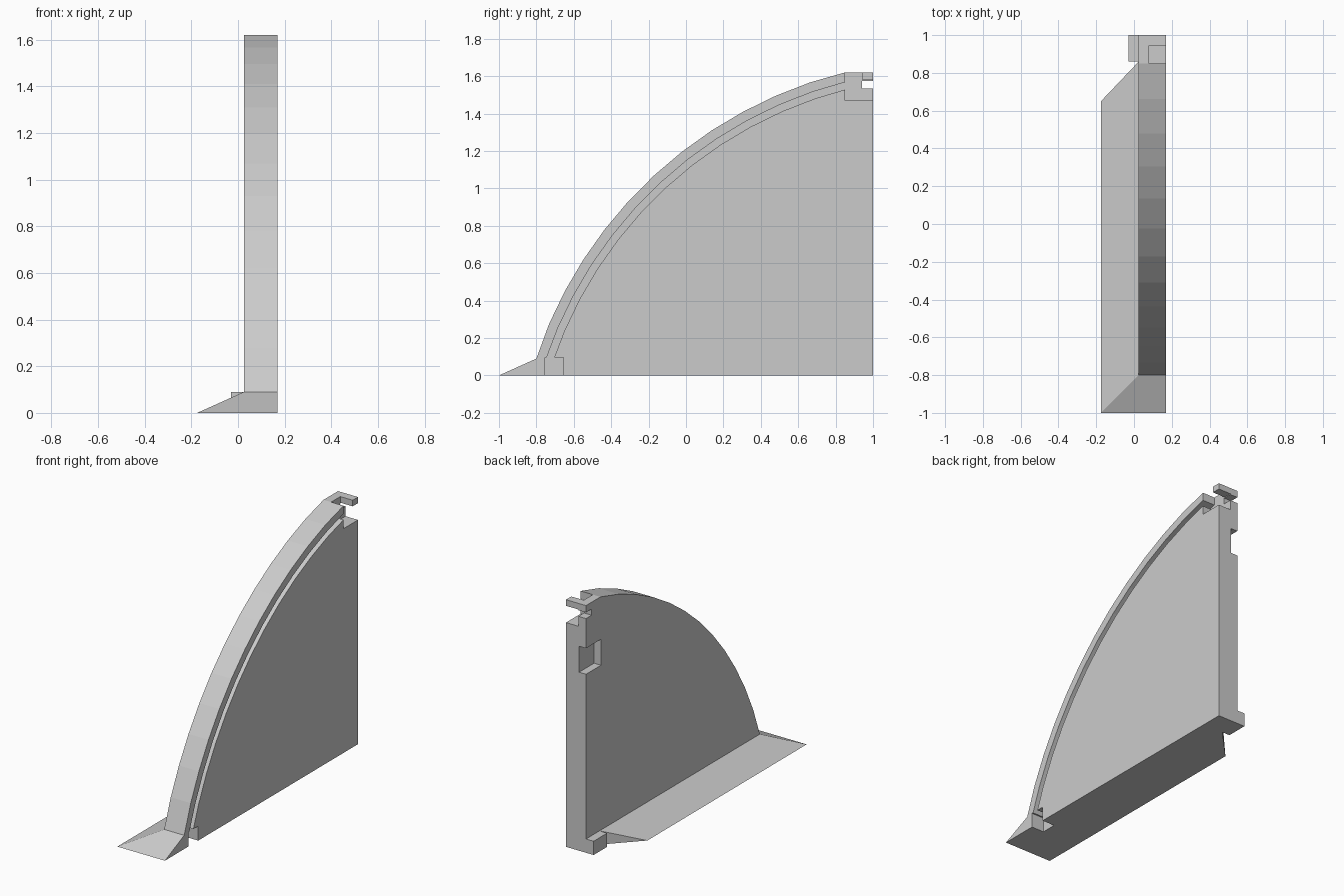
import bpy
import bmesh
from math import cos, sin, radians

cube = bpy.data.objects.get("Cube")
if cube:
    bpy.data.objects.remove(cube, do_unlink=True)

grey = bpy.data.materials.new("plain grey")
grey.use_nodes = True
COLOUR = (0.6, 0.6, 0.6, 1)
grey.diffuse_color = COLOUR
grey.node_tree.nodes["Principled BSDF"].inputs["Base Color"].default_value = COLOUR

INNER, STEP, OUTER = 0.025, 0.08, 0.17   # plate back, recess floor, plate face
BASE = 0.09                              # height of the foot flare


def finish(name, bm):
    bmesh.ops.recalc_face_normals(bm, faces=bm.faces)
    mesh = bpy.data.meshes.new(name)
    bm.to_mesh(mesh)
    bm.free()
    mesh.materials.append(grey)
    ob = bpy.data.objects.new(name, mesh)
    bpy.context.collection.objects.link(ob)
    return ob


def prism(name, profile, x0, x1):
    """Extrude a (y, z) profile from x0 to x1."""
    bm = bmesh.new()
    face = bm.faces.new([bm.verts.new((x0, y, z)) for y, z in profile])
    ext = bmesh.ops.extrude_face_region(bm, geom=[face])["geom"]
    verts = [v for v in ext if isinstance(v, bmesh.types.BMVert)]
    bmesh.ops.translate(bm, verts=verts, vec=(x1 - x0, 0, 0))
    return finish(name, bm)


def rect(y0, y1, z0, z1):
    return [(y0, z0), (y1, z0), (y1, z1), (y0, z1)]


def arc(r, n=12, start=161.5, end=104.1):
    """Points along the curved edge, from the foot to the top."""
    angles = [radians(start + (end - start) * i / n) for i in range(n + 1)]
    return [(1.42 + r * cos(a), -0.651 + r * sin(a)) for a in angles]


def cut(target, cutter):
    cutter.hide_render = True
    mod = target.modifiers.new("cut", "BOOLEAN")
    mod.operation, mod.solver, mod.object = "DIFFERENCE", "EXACT", cutter
    bpy.context.view_layer.objects.active = target
    bpy.ops.object.modifier_apply(modifier=mod.name)
    bpy.data.objects.remove(cutter, do_unlink=True)


# Quarter-arch plate
R = 2.343
curve = arc(R)
curve[0], curve[-1] = (-0.8, BASE), (0.85, 1.62)
plate = prism("arched_plate", [(-0.8, 0)] + curve + [(1, 1.62), (1, 0)], INNER, OUTER)

# Groove following the curved edge, with a pocket at its lower end
cut(plate, prism("groove_cutter", arc(R - 0.052) + arc(R - 0.09)[::-1], STEP, 0.3))
cut(plate, prism("pocket_cutter", rect(-0.755, -0.655, -0.1, 0.095), STEP, 0.3))

# Top corner recess, leaving a hooked arm above it
recess = [(0.85, 1.47), (1.1, 1.47), (1.1, 1.58), (0.945, 1.58), (0.945, 1.7), (0.85, 1.7)]
cut(plate, prism("corner_cutter", recess, STEP, 0.3))
cut(plate, prism("gap_cutter", rect(0.942, 1.1, 1.535, 1.575), -0.1, 0.3))

# Catch notch in the back edge
cut(plate, prism("notch_cutter", rect(0.845, 1.1, 1.17, 1.34), -0.1, 0.075))

# Small locating block at the back foot
prism("back_foot_block", rect(0.86, 1, 0, BASE), -0.03, INNER)

# Sloping foot flare, mitred at the front corner
bm = bmesh.new()
edge = -0.175
plan = [(OUTER, -1), (edge, -1), (edge, 0.65), (INNER, 0.86), (INNER, -0.8), (OUTER, -0.8)]
a, b, c, d, e, f = [bm.verts.new((x, y, 0)) for x, y in plan]
back, corner, front = [bm.verts.new((x, y, BASE)) for x, y in plan[3:]]
for loop in ((a, b, c, d, e, f), (a, b, corner, front), (b, c, back, corner),
             (c, d, back), (d, e, corner, back), (e, f, front, corner), (a, front, f)):
    bm.faces.new(loop)
finish("foot_flare", bm)
